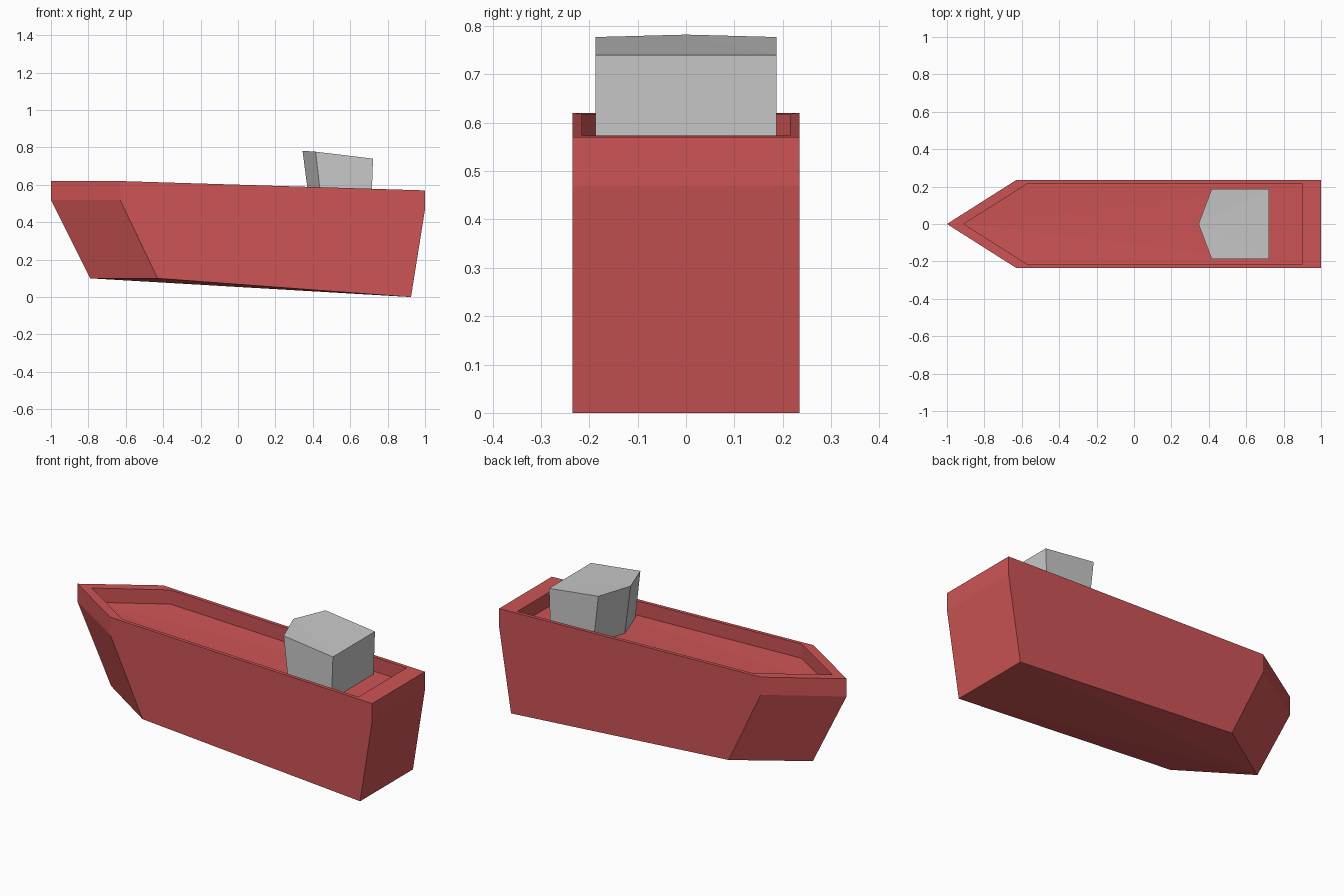
import bpy, bmesh

cube = bpy.data.objects.get("Cube")
if cube:
    bpy.data.objects.remove(cube, do_unlink=True)


def material(name, rgb):
    mat = bpy.data.materials.new(name)
    mat.use_nodes = True
    mat.diffuse_color = (*rgb, 1)
    mat.node_tree.nodes["Principled BSDF"].inputs["Base Color"].default_value = (*rgb, 1)
    return mat


red = material("hull red", (0.61, 0.088, 0.09))
grey = material("cabin grey", (0.58, 0.58, 0.58))


def arrow_ring(bm, half_width, tip, shoulder, stern):
    """Five-sided outline pointing to -x; each station is an (x, z) pair."""
    stations = ((tip, 0), (shoulder, -half_width), (stern, -half_width),
                (stern, half_width), (shoulder, half_width))
    return [bm.verts.new((x, y, z)) for (x, z), y in stations]


def loft(name, rings, mat):
    """Join stacked outlines with walls and close both ends."""
    bm = bmesh.new()
    loops = [arrow_ring(bm, *ring) for ring in rings]
    for low, high in zip(loops, loops[1:]):
        for i in range(5):
            j = (i + 1) % 5
            bm.faces.new((low[i], low[j], high[j], high[i]))
    for loop in (loops[0], loops[-1]):
        tip, right, stern_r, stern_l, left = loop
        for corners in ((tip, right, stern_r), (tip, stern_r, stern_l), (tip, stern_l, left)):
            bm.faces.new(corners)
    bmesh.ops.recalc_face_normals(bm, faces=bm.faces)
    mesh = bpy.data.meshes.new(name)
    bm.to_mesh(mesh)
    bm.free()
    mesh.materials.append(mat)
    obj = bpy.data.objects.new(name, mesh)
    bpy.context.collection.objects.link(obj)
    return obj


# Hull: keel, knuckle, outer rail, inner rail, sunken deck
loft("hull", [
    (0.235, (-0.79, 0.10), (-0.43, 0.10), (0.925, 0.00)),
    (0.235, (-1.00, 0.52), (-0.63, 0.52), (1.00, 0.47)),
    (0.235, (-1.00, 0.62), (-0.63, 0.62), (1.00, 0.57)),
    (0.215, (-0.91, 0.62), (-0.57, 0.618), (0.90, 0.573)),
    (0.215, (-0.91, 0.54), (-0.57, 0.538), (0.90, 0.493)),
], red)

# Cabin with a forward-raked, pointed front and sloping roof
loft("cabin", [
    (0.187, (0.383, 0.49), (0.448, 0.49), (0.713, 0.49)),
    (0.187, (0.345, 0.782), (0.415, 0.777), (0.722, 0.74)),
], grey)
